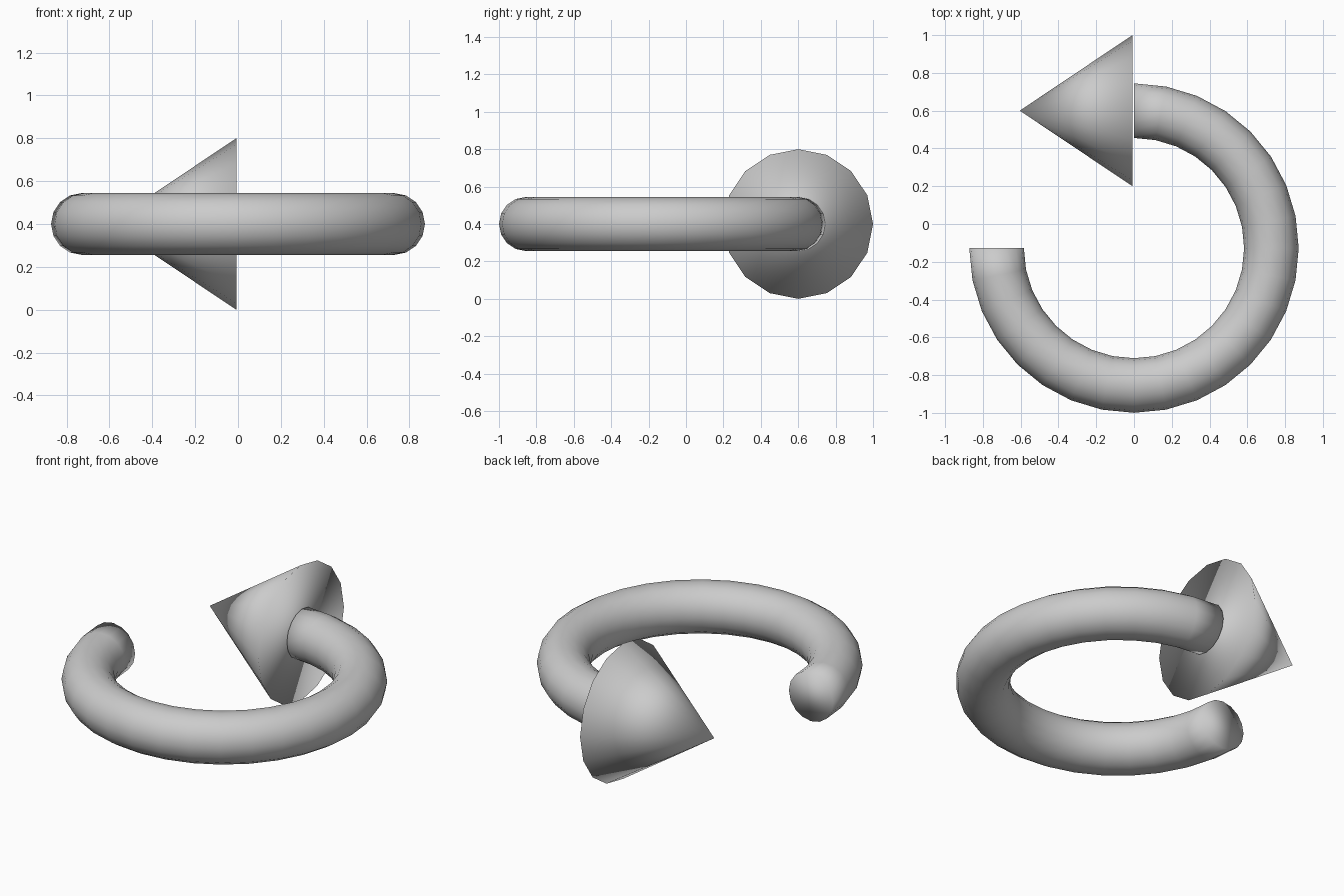
import bpy, bmesh, math
from mathutils import Matrix, Vector

if "Cube" in bpy.data.objects:
    bpy.data.objects.remove(bpy.data.objects["Cube"])

HEIGHT = 0.4
CENTRE_Y = -0.1275
MAJOR, MINOR = 0.7275, 0.1445


def finish(bm, name):
    bmesh.ops.recalc_face_normals(bm, faces=bm.faces)
    for face in bm.faces:
        face.smooth = True
    mesh = bpy.data.meshes.new(name)
    bm.to_mesh(mesh)
    bm.free()
    obj = bpy.data.objects.new(name, mesh)
    bpy.context.collection.objects.link(obj)
    return obj


# Curved shaft: a circle swept three quarters of a turn, ends closed
bm = bmesh.new()
start = Matrix.Translation((-MAJOR, CENTRE_Y, HEIGHT)) @ Matrix.Rotation(math.pi / 2, 4, 'X')
bmesh.ops.create_circle(bm, cap_ends=False, segments=16, radius=MINOR, matrix=start)
bmesh.ops.spin(bm, geom=bm.verts[:] + bm.edges[:], cent=(0, CENTRE_Y, HEIGHT),
               axis=(0, 0, 1), angle=math.radians(270), steps=24, use_duplicate=False)
# Spin direction check: the far end must meet the arrow head at the back
if max(v.co.y for v in bm.verts) < 0.7 or max(v.co.x for v in bm.verts) < 0.8:
    bmesh.ops.scale(bm, vec=(1, -1, 1), verts=bm.verts,
                    space=Matrix.Translation((0, -CENTRE_Y, 0)))
bmesh.ops.holes_fill(bm, edges=[e for e in bm.edges if e.is_boundary], sides=0)
finish(bm, "curved_shaft")

# Arrow head: a 16-sided cone pointing to -x
bm = bmesh.new()
bmesh.ops.create_cone(bm, cap_ends=True, segments=16, radius1=0.4, radius2=0, depth=0.597,
                      matrix=Matrix.Translation((-0.3065, 0.6, HEIGHT))
                      @ Matrix.Rotation(-math.pi / 2, 4, 'Y'))
bmesh.ops.remove_doubles(bm, verts=bm.verts, dist=0.0001)
finish(bm, "arrow_head")
